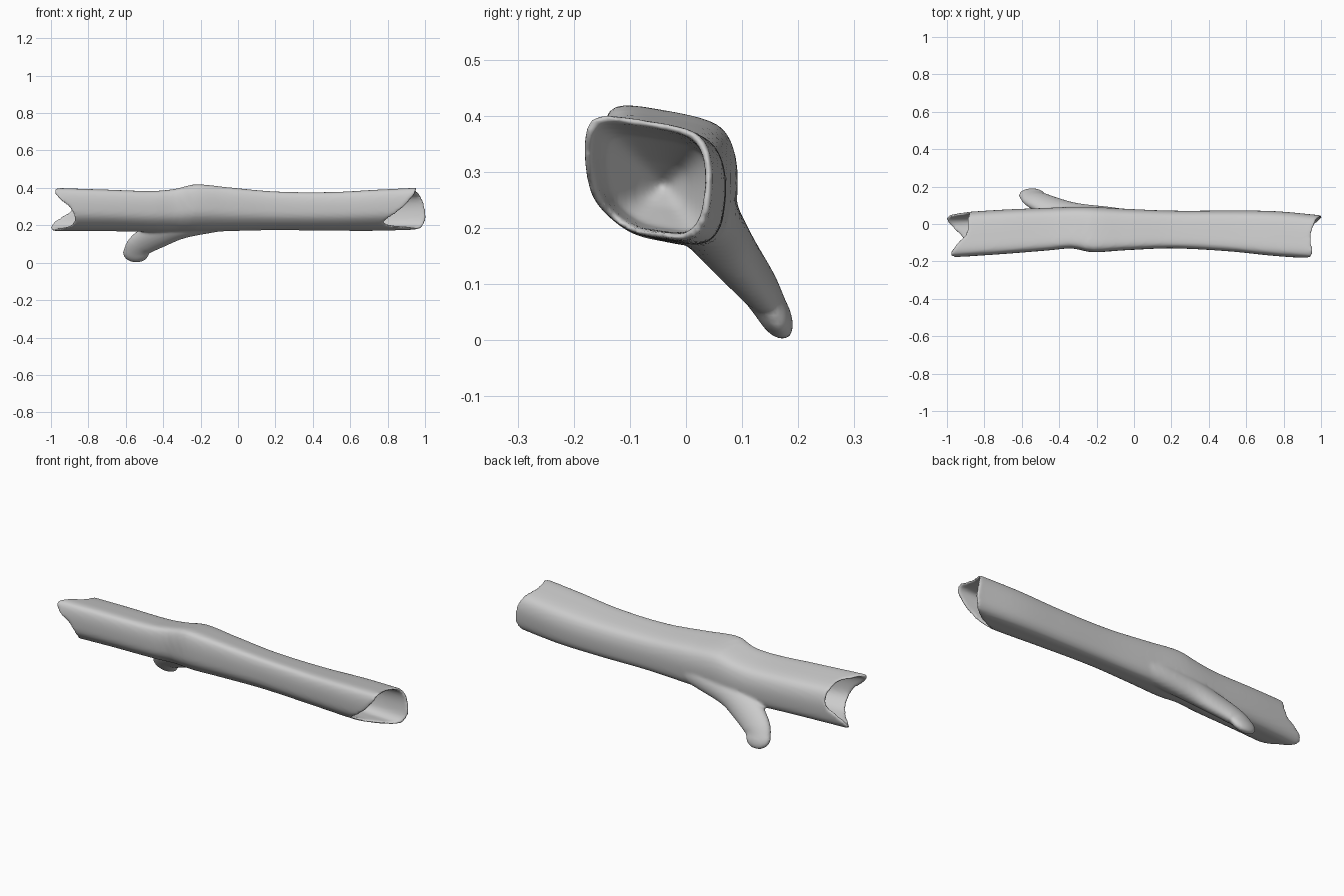
import bpy, bmesh, math
from mathutils import Vector

cube = bpy.data.objects.get("Cube")
if cube:
    bpy.data.objects.remove(cube)


def spline(keys, t):
    """Smooth interpolation through keys of (t, values...)."""
    n = len(keys)
    t = min(max(t, keys[0][0]), keys[-1][0])
    i = max(j for j in range(n - 1) if keys[j][0] <= t)
    pts = [keys[max(i - 1, 0)], keys[i], keys[i + 1], keys[min(i + 2, n - 1)]]
    a, b = pts[1], pts[2]
    h = b[0] - a[0]
    s = (t - a[0]) / h
    out = []
    for k in range(1, len(a)):
        m0 = (b[k] - pts[0][k]) / (b[0] - pts[0][0]) * h
        m1 = (pts[3][k] - a[k]) / (pts[3][0] - a[0]) * h
        out.append((2*s**3 - 3*s**2 + 1) * a[k] + (s**3 - 2*s**2 + s) * m0
                   + (3*s**2 - 2*s**3) * b[k] + (s**3 - s**2) * m1)
    return out


def closed(values):
    """Wrap a loop of tuples into keys that run past both ends."""
    n = len(values)
    return [(i, *values[i % n]) for i in range(-2, n + 3)]


def tube(bm, rings):
    """Skin a list of closed rings and cap both ends."""
    loops = [[bm.verts.new(p) for p in ring] for ring in rings]
    for a, b in zip(loops, loops[1:]):
        for i in range(len(a)):
            j = (i + 1) % len(a)
            bm.faces.new((a[i], a[j], b[j], b[i]))
    bm.faces.new(loops[0][::-1])
    bm.faces.new(loops[-1])


# Trunk size along its length: x, back/front and bottom/top limits
SIZE = [(-1.0, -.18, .055, .17, .40), (-.7, -.16, .075, .17, .39),
        (-.45, -.14, .085, .165, .383), (-.33, -.13, .09, .165, .395),
        (-.23, -.15, .09, .165, .418), (-.05, -.14, .08, .17, .402),
        (.2, -.13, .07, .175, .38), (.5, -.145, .07, .172, .377),
        (.75, -.17, .067, .172, .39), (1.0, -.187, .045, .18, .402)]

# Lopsided cross-section inside a unit square
PROFILE = [(1, .6), (.93, .8), (.78, .9), (.45, .97), (.13, 1), (.02, .88),
           (0, .6), (.06, .32), (.3, .1), (.6, .02), (.82, 0), (.95, .12), (1, .35)]

# Broken rims: reach of each end at every eighth of a turn
LEFT_RIM = [.89, .89, .90, .98, .89, .88, .93, 1.0]
RIGHT_RIM = [1.0, .97, .945, .95, .87, .78, .88, .99]

SIDES = 52
outline = closed(PROFILE)
section = [spline(outline, i * len(PROFILE) / SIDES) for i in range(SIDES)]


def reach(rim, u, v):
    turn = math.atan2(v - .5, u - .5) / math.tau * 8 % 8
    return spline(closed([(r,) for r in rim]), turn)[0]


def place(x, u, v, k=1):
    y0, y1, z0, z1 = spline(SIZE, x)
    u, v = .5 + (u - .5) * k, .5 + (v - .5) * k
    return Vector((x, y0 + (y1 - y0) * u, z0 + (z1 - z0) * v))


# Hollow end: inner wall, then a cone
HOLLOW = [(.89, 0), (.86, .05), (.83, .12), (.78, .2), (.4, .29), (.03, .35)]


def hollow(rim, side):
    mean = sum(rim) / len(rim)
    rings = []
    for k, depth in HOLLOW:
        fade = depth / HOLLOW[-1][1]
        ring = []
        for u, v in section:
            r = reach(rim, u, v)
            ring.append(place(side * (r + (mean - r) * fade - depth), u, v, k))
        rings.append(ring)
    return rings


def outer_ring(s):
    ring = []
    for u, v in section:
        a, b = -reach(LEFT_RIM, u, v), reach(RIGHT_RIM, u, v)
        ring.append(place(a + (b - a) * s, u, v))
    return ring


bm = bmesh.new()
STEPS = 48
trunk = [outer_ring(i / STEPS) for i in range(STEPS + 1)]
tube(bm, hollow(LEFT_RIM, -1)[::-1] + trunk + hollow(RIGHT_RIM, 1))

# Branch stub: path with half width and half thickness
BRANCH = [(0, .1, .0, .25, .05, .05), (1, -.1, .025, .235, .07, .06),
          (2, -.3, .05, .2, .075, .055), (3, -.42, .083, .155, .08, .046),
          (4, -.515, .125, .1, .073, .037), (5, -.545, .152, .055, .072, .03)]
flat = Vector((0, .87, .49))


def branch_ring(t, swell=1, push=0):
    p = spline(BRANCH, t)
    ahead, behind = spline(BRANCH, t + .05), spline(BRANCH, t - .05)
    along = (Vector(ahead[:3]) - Vector(behind[:3])).normalized()
    if t > 4:
        along = along.lerp(Vector((0, .49, -.87)), t - 4).normalized()
    wide = along.cross(flat).normalized()
    ring = []
    for i in range(24):
        f = math.tau * i / 24
        ring.append(Vector(p[:3]) + along * push + wide * p[3] * swell * math.cos(f)
                    + flat * p[4] * swell * math.sin(f))
    return ring


branch = [branch_ring(i / 5) for i in range(26)]
for i in range(1, 7):
    f = i / 6 * math.pi / 2 * .97
    branch.append(branch_ring(5, math.cos(f), .06 * math.sin(f)))
tube(bm, branch)

bmesh.ops.recalc_face_normals(bm, faces=bm.faces)
mesh = bpy.data.meshes.new("hollow_log")
bm.to_mesh(mesh)
bm.free()
log = bpy.data.objects.new("hollow_log", mesh)
bpy.context.collection.objects.link(log)

# Fuse trunk and branch into one softened skin
fuse = log.modifiers.new("fuse", 'REMESH')
fuse.mode = 'VOXEL'
fuse.voxel_size = .008
fuse.use_smooth_shade = True
soften = log.modifiers.new("soften", 'SMOOTH')
soften.factor = .5
soften.iterations = 6
for poly in mesh.polygons:
    poly.use_smooth = True

grey = bpy.data.materials.new("plain_grey")
grey.use_nodes = True
colour = (.6, .6, .6, 1)
grey.diffuse_color = colour
grey.node_tree.nodes["Principled BSDF"].inputs["Base Color"].default_value = colour
mesh.materials.append(grey)
